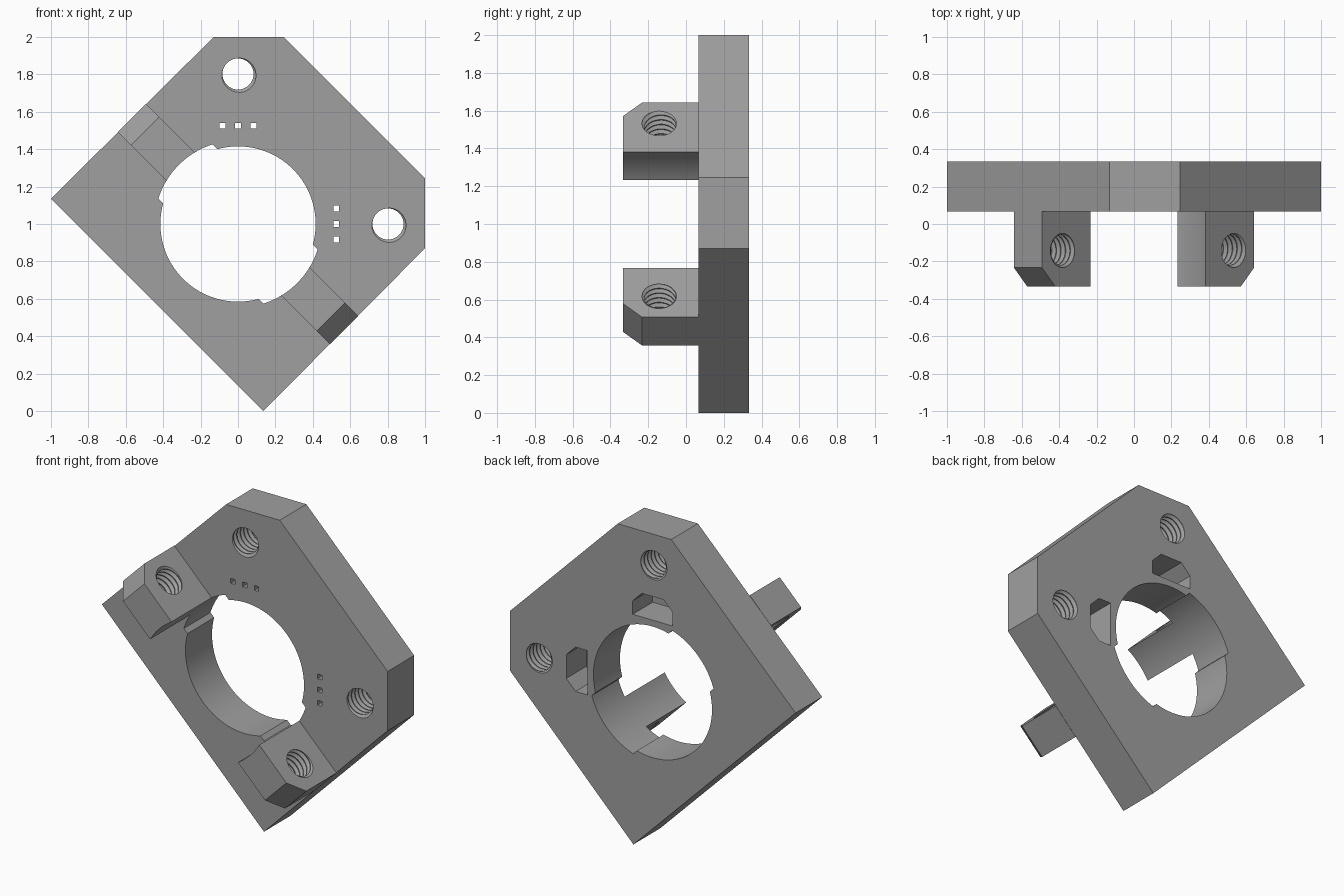
import bpy, bmesh, math
from mathutils import Vector

if "Cube" in bpy.data.objects:
    bpy.data.objects.remove(bpy.data.objects["Cube"])

R2 = math.sqrt(0.5)
X, Y, Z = Vector((1, 0, 0)), Vector((0, 1, 0)), Vector((0, 0, 1))
U, V = Vector((-R2, 0, R2)), Vector((R2, 0, R2))   # diagonals of the plate
CENTRE = Vector((0, 0, 1))                         # middle of the big bore
FRONT, BACK = 0.067, 0.333

grey = bpy.data.materials.new("grey")
grey.diffuse_color = (0.35, 0.35, 0.35, 1)
grey.use_nodes = True
grey.node_tree.nodes["Principled BSDF"].inputs["Base Color"].default_value = grey.diffuse_color


def finish(name, bm):
    bmesh.ops.recalc_face_normals(bm, faces=bm.faces[:])
    mesh = bpy.data.meshes.new(name)
    bm.to_mesh(mesh)
    bm.free()
    obj = bpy.data.objects.new(name, mesh)
    bpy.context.collection.objects.link(obj)
    mesh.materials.append(grey)
    return obj


def prism(name, pts, a, b, c, lo, hi):
    """Profile in the a/b plane, extruded along c."""
    bm = bmesh.new()
    rings = [[bm.verts.new(CENTRE + a * p + b * q + c * t) for p, q in pts]
             for t in (lo, hi)]
    n = len(pts)
    bm.faces.new(rings[0])
    bm.faces.new(rings[1])
    for i in range(n):
        j = (i + 1) % n
        bm.faces.new((rings[0][i], rings[0][j], rings[1][j], rings[1][i]))
    return finish(name, bm)


def thread(name, start, axis, a, b, length, minor=0.083, major=0.1, pitch=0.035):
    """Screw-shaped cutter."""
    n, margin = 40, 0.05
    shape = [(0, minor), (0.15, minor), (0.52, major), (0.63, major)]
    k = len(shape)
    turns = math.ceil((length + 2 * margin) / pitch)
    rows = turns * k
    bm = bmesh.new()
    cols = []
    for i in range(n):
        ang = 2 * math.pi * i / n
        out = a * math.cos(ang) + b * math.sin(ang)
        col = []
        for j in range(rows + (k if i == 0 else 0)):
            f, r = shape[j % k]
            h = (j // k + f + i / n) * pitch - margin
            col.append(bm.verts.new(start + axis * h + out * r))
        cols.append(col)
    for i in range(n):
        nxt, sh = (cols[i + 1], 0) if i < n - 1 else (cols[0], k)
        for j in range(rows - 1):
            bm.faces.new((cols[i][j], nxt[j + sh], nxt[j + 1 + sh], cols[i][j + 1]))
    # close both ragged ends with fans to the axis
    low = [c[0] for c in cols] + [cols[0][j] for j in range(k, 0, -1)]
    high = [c[rows - 1] for c in cols] + [cols[0][j] for j in range(rows + k - 1, rows - 1, -1)]
    for loop, h in ((low, -margin - pitch), (high, (turns + 2) * pitch - margin)):
        tip = bm.verts.new(start + axis * h)
        for i in range(len(loop)):
            bm.faces.new((loop[i], loop[(i + 1) % len(loop)], tip))
    return finish(name, bm)


def cut(obj, cutters):
    bpy.context.view_layer.objects.active = obj
    for c in cutters:
        m = obj.modifiers.new("cut", 'BOOLEAN')
        m.operation, m.solver, m.object = 'DIFFERENCE', 'EXACT', c
        bpy.ops.object.modifier_apply(modifier=m.name)


def smooth(obj):
    bpy.ops.object.select_all(action='DESELECT')
    obj.select_set(True)
    bpy.context.view_layer.objects.active = obj
    bpy.ops.object.shade_smooth_by_angle(angle=math.radians(25))


# Plate outline, symmetric about the rising diagonal
half = [(-1, 0.135), (-0.13, 1), (0.245, 1)]
outline = half + [(q, p) for p, q in reversed(half)]
plate = prism("mounting_plate", outline, X, Z, Y, FRONT, BACK)

# Bore with two wider recesses facing the posts
r_in, r_out, w = 0.415, 0.447, 0.205
bore = []
t_out, t_in = math.asin(w / r_out), math.asin(w / r_in)
for side in (0, math.pi):
    for lo, hi, r, steps in ((-t_out, t_out, r_out, 24),
                             (t_in, math.pi - t_in, r_in, 48)):
        for i in range(steps + 1):
            t = side + lo + (hi - lo) * i / steps
            bore.append((r * math.cos(t), r * math.sin(t)))
bore_cutter = prism("bore_cutter", bore, U, V, Y, -0.6, 0.6)

# Sensor pockets at the back, lead holes and threaded holes, on two sides
plate_cutters = [bore_cutter]
pocket = [(-0.14, 0.455), (0.14, 0.455), (0.14, 0.54),
          (0.075, 0.605), (-0.075, 0.605), (-0.14, 0.54)]
s = 0.015
for a, b in ((X, Z), (Z, X)):
    plate_cutters.append(prism("pocket_cutter", pocket, a, b, Y, BACK - 0.2, BACK + 0.1))
    for p in (-0.083, 0, 0.083):
        sq = [(p - s, 0.525 - s), (p + s, 0.525 - s), (p + s, 0.525 + s), (p - s, 0.525 + s)]
        plate_cutters.append(prism("lead_hole_cutter", sq, a, b, Y, FRONT - 0.1, BACK - 0.15))
    plate_cutters.append(thread("plate_thread_cutter", CENTRE + b * 0.802 + Y * FRONT,
                                Y, X, Z, BACK - FRONT))
cut(plate, plate_cutters)
smooth(plate)

# Two chamfered posts with a threaded cross hole
edge, tip, hw = 0.8026, -0.333, 0.106
profile = [(0.35, FRONT), (0.35, tip), (edge - 0.1, tip), (edge, tip + 0.1), (edge, FRONT)]
helpers = list(plate_cutters)
for name, d in (("upper_left_post", U), ("lower_right_post", -U)):
    post = prism(name, profile, d, Y, V, -hw, hw)
    screw = thread("post_thread_cutter", CENTRE + d * 0.64 + Y * -0.137 - V * hw,
                   V, d, Y, 2 * hw)
    cut(post, [bore_cutter, screw])
    smooth(post)
    helpers.append(screw)

for h in helpers:
    bpy.data.objects.remove(h, do_unlink=True)
